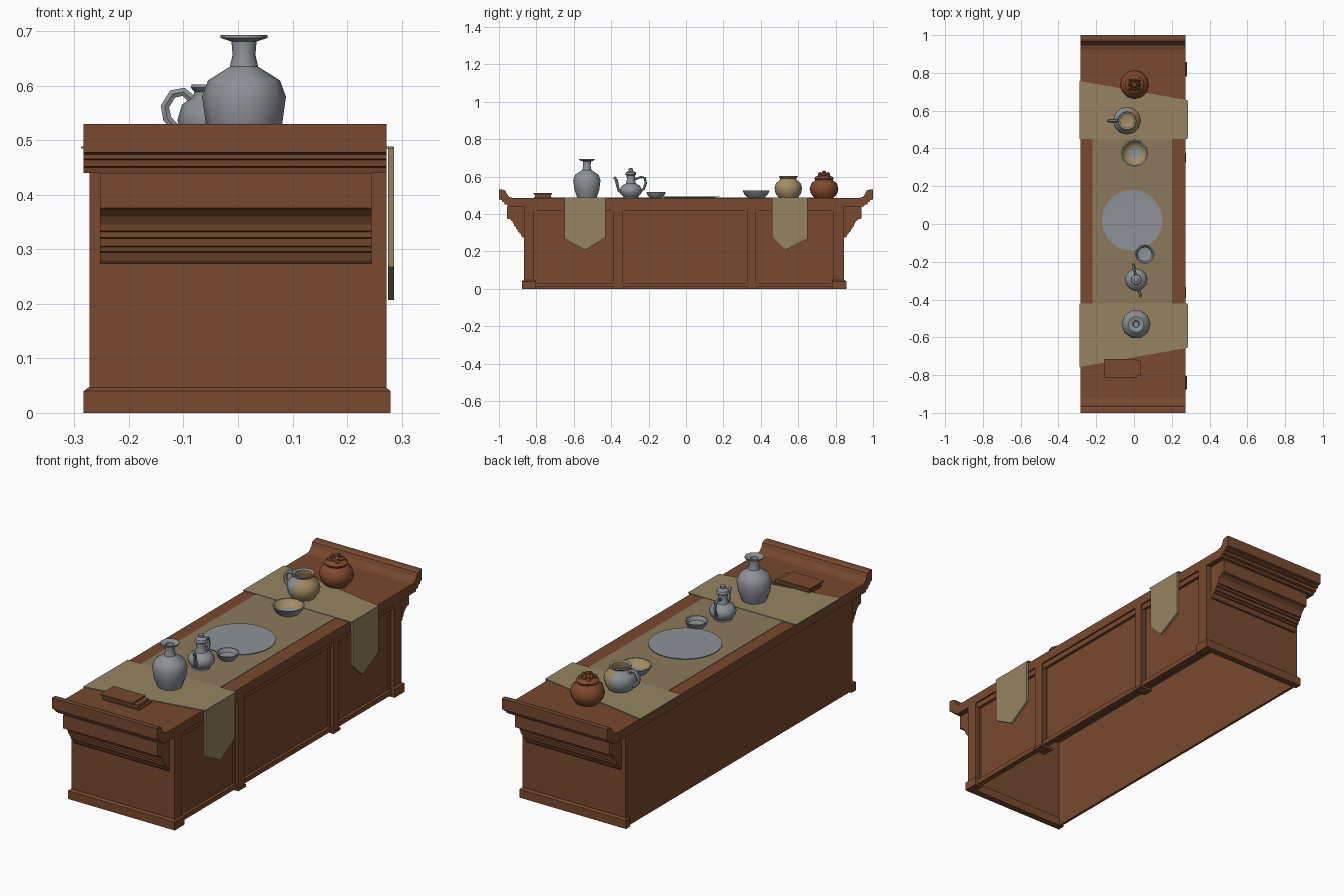
import bpy, bmesh, math
from mathutils import Vector

if "Cube" in bpy.data.objects:
    bpy.data.objects.remove(bpy.data.objects["Cube"])


def material(name, rgb):
    m = bpy.data.materials.new(name)
    m.diffuse_color = (*rgb, 1)
    m.use_nodes = True
    m.node_tree.nodes["Principled BSDF"].inputs["Base Color"].default_value = m.diffuse_color
    return m


WOOD = material("brown wood", (0.188, 0.067, 0.029))
CLOTH = material("tan cloth", (0.305, 0.231, 0.122))
CLOTH_MID = material("dull tan cloth", (0.262, 0.191, 0.108))
PEWTER = material("grey pewter", (0.270, 0.283, 0.310))
CLAY = material("red clay", (0.225, 0.066, 0.027))
GLAZE = material("ochre glaze", (0.370, 0.262, 0.130))
TOP = 0.485


def finish(name, bm, mats, smooth=None):
    bmesh.ops.recalc_face_normals(bm, faces=bm.faces)
    me = bpy.data.meshes.new(name)
    bm.to_mesh(me)
    bm.free()
    ob = bpy.data.objects.new(name, me)
    bpy.context.collection.objects.link(ob)
    for m in mats:
        me.materials.append(m)
    if smooth:
        bpy.ops.object.select_all(action='DESELECT')
        ob.select_set(True)
        bpy.context.view_layer.objects.active = ob
        bpy.ops.object.shade_smooth_by_angle(angle=math.radians(smooth))
    return ob


def prism(name, pts, offset, mat):
    """Extrude a flat outline of 3D points along an offset."""
    bm = bmesh.new()
    a = [bm.verts.new(p) for p in pts]
    b = [bm.verts.new(Vector(p) + Vector(offset)) for p in pts]
    n = len(pts)
    bm.faces.new(a)
    bm.faces.new(b[::-1])
    for i in range(n):
        bm.faces.new((a[i], b[i], b[(i + 1) % n], a[(i + 1) % n]))
    return finish(name, bm, [mat])


def box(name, x0, x1, y0, y1, z0, z1, mat=WOOD):
    return prism(name, [(x0, y0, z0), (x1, y0, z0), (x1, y1, z0), (x0, y1, z0)], (0, 0, z1 - z0), mat)


def plinth(name, x0, x1, y0, y1):
    """Block with a chamfered upper edge."""
    bm = bmesh.new()
    rings = []
    for z, i in ((0, 0), (0.04, 0), (0.047, 0.009)):
        rings.append([bm.verts.new(p) for p in ((x0 + i, y0 + i, z), (x1 - i, y0 + i, z),
                                                (x1 - i, y1 - i, z), (x0 + i, y1 - i, z))])
    for a, b in zip(rings, rings[1:]):
        for i in range(4):
            bm.faces.new((a[i], a[(i + 1) % 4], b[(i + 1) % 4], b[i]))
    bm.faces.new(rings[0])
    bm.faces.new(rings[-1])
    return finish(name, bm, [WOOD])


def lathe(name, x, y, profile, sides, mats, rule=None):
    """Turn (radius, height above table) points; rule picks the material of each face."""
    bm = bmesh.new()
    rings = []
    for r, h in profile:
        if r == 0:
            rings.append([bm.verts.new((x, y, TOP + h))] * sides)
        else:
            rings.append([bm.verts.new((x + r * math.cos(math.tau * i / sides),
                                        y + r * math.sin(math.tau * i / sides), TOP + h))
                          for i in range(sides)])
    for k, (a, b) in enumerate(zip(rings, rings[1:])):
        for i in range(sides):
            j = (i + 1) % sides
            f = bm.faces.new(list(dict.fromkeys((a[i], a[j], b[j], b[i]))))
            if rule:
                f.material_index = rule(k, f.calc_center_median() - Vector((x, y, TOP)))
    return finish(name, bm, mats, 40)


def tube(name, pts, radius, mat):
    cu = bpy.data.curves.new(name, 'CURVE')
    cu.dimensions = '3D'
    cu.bevel_depth, cu.bevel_resolution, cu.use_fill_caps = radius, 1, True
    s = cu.splines.new('POLY')
    s.points.add(len(pts) - 1)
    for p, c in zip(s.points, pts):
        p.co = (*c, 1)
    ob = bpy.data.objects.new(name, cu)
    bpy.context.collection.objects.link(ob)
    cu.materials.append(mat)
    bpy.ops.object.select_all(action='DESELECT')
    ob.select_set(True)
    bpy.context.view_layer.objects.active = ob
    bpy.ops.object.convert(target='MESH')
    bpy.ops.object.shade_smooth_by_angle(angle=math.radians(50))


# Table top with upturned moulded ends
half = [(0.925, .485), (.945, .491), (.957, .505), (.965, .524), (.978, .53), (1, .53), (1, .478),
        (.985, .474), (.985, .466), (.972, .464), (.97, .452), (.955, .45), (.952, .44)]
outline = half + [(-y, z) for y, z in reversed(half)]
prism("table_top", [(-.283, y, z) for y, z in outline], (.555, 0, 0), WOOD)

# Hollow carcass, open underneath
box("back_wall", -.272, -.26, -.866, .846, 0, .44)
box("front_end_wall", -.272, .272, -.866, -.85, 0, .44)
box("rear_end_wall", -.272, .272, .83, .846, 0, .44)
box("side_panel", .238, .25, -.85, .83, .01, .44)
box("top_rail", .25, .264, -.85, .83, .415, .44)
box("bottom_rail", .25, .264, -.85, .83, .01, .032)
for i, (y0, y1) in enumerate(((-.866, -.812), (-.387, -.338), (.33, .373), (.787, .846))):
    box(f"side_post_{i}", .24, .272, y0, y1, 0, .44)
    if i in (1, 2):
        box(f"post_foot_{i}", .21, .276, y0 - .004, y1 + .004, 0, .012)
# Thin panel frames beside the posts
for i, (y0, y1) in enumerate(((-.812, -.387), (-.338, .33), (.373, .787))):
    box(f"panel_frame_front_{i}", .249, .258, y0, y0 + .012, .03, .417)
    box(f"panel_frame_rear_{i}", .249, .258, y1 - .012, y1, .03, .417)

# Plinths and moulded corbels at both ends
plinth("front_plinth", -.283, .28, -.877, -.845)
plinth("rear_plinth", -.283, .28, .825, .857)
plinth("front_corner_foot", .24, .28, -.877, -.805)
plinth("rear_corner_foot", .24, .28, .78, .857)
corbel = [(-.005, .44), (.092, .44), (.092, .376), (.076, .372), (.062, .36), (.054, .346), (.052, .334),
          (.044, .332), (.044, .322), (.036, .32), (.034, .306), (.026, .304), (.024, .296),
          (.018, .294), (.013, .28), (.008, .274), (-.005, .274)]
for name, s, wall in (("front_corbel", -1, -.866), ("rear_corbel", 1, .846)):
    prism(name, [(-.253, wall + s * d, z) for d, z in corbel], (.498, 0, 0), WOOD)

# Cloth runner, cross cloths and their pointed hanging ends
box("runner_middle", -.22, .2, -.43, .455, TOP - .001, TOP + .002, CLOTH_MID)
for name, s, tip, inner in (("front", -1, -.54, -.42), ("rear", 1, .53, .45)):
    prism(f"{name}_cross_cloth", [(-.288, inner, TOP), (.284, inner, TOP), (.284, s * .655, TOP),
                                  (-.288, s * .757, TOP)], (0, 0, .004), CLOTH)
    outer = s * .65
    prism(f"{name}_cloth_drop", [(.275, inner + s * .01, .488), (.275, outer, .488), (.275, outer, .268),
                                 (.275, tip, .207), (.275, inner + s * .01, .275)], (.011, 0, 0), CLOTH)

# Large plate
lathe("plate", -.01, .02, [(0, .002), (.1, .002), (.16, .006), (.16, .009), (.1, .008), (0, .008)], 32, [PEWTER])

# Tall vase
lathe("vase", .011, -.53, [(0, 0), (.054, 0), (.07, .045), (.077, .095), (.066, .125), (.026, .15), (.021, .172),
                           (.023, .196), (.043, .203), (.043, .208), (.018, .2), (.015, .16), (0, .155)],
      10, [PEWTER])

# Ewer with spout and handle
lathe("ewer", .012, -.295, [(0, 0), (.042, 0), (.04, .008), (.057, .026), (.06, .045), (.048, .066), (.027, .078),
                            (.021, .1), (.023, .122), (.029, .126), (.026, .138), (.011, .146), (.012, .158), (0, .162)],
      12, [PEWTER])
tube("ewer_spout", [(.02, -.335, .52), (.028, -.358, .522), (.031, -.366, .55), (.033, -.372, .58),
                    (.034, -.384, .597)], .008, PEWTER)
tube("ewer_handle", [(.005, -.245, .52), (0, -.226, .535), (-.002, -.215, .565), (-.003, -.22, .592),
                     (0, -.24, .598), (.01, -.275, .585)], .007, PEWTER)

# Bowls
lathe("small_bowl", .057, -.16, [(0, 0), (.03, 0), (.045, .015), (.052, .032), (.046, .032), (.038, .015), (0, .008)],
      12, [PEWTER])
lathe("large_bowl", .003, .375, [(0, 0), (.042, 0), (.062, .018), (.073, .04), (.066, .04), (.052, .018), (.034, .01), (0, .009)],
      12, [PEWTER, GLAZE], lambda k, c: 1 if k in (4, 5) else 0)

# Jug, glazed on the right side and inside
lathe("jug", -.037, .547, [(0, 0), (.05, 0), (.068, .025), (.074, .052), (.066, .08), (.045, .096), (.043, .104),
                           (.05, .112), (.048, .117), (.038, .112), (.038, .096), (.055, .06), (0, .03)],
      12, [PEWTER, GLAZE], lambda k, c: 1 if c.x > .012 or k > 8 else 0)
tube("jug_handle", [(-.08, .547, .572), (-.1, .547, .589), (-.12, .547, .585), (-.134, .547, .562),
                    (-.13, .547, .54), (-.108, .547, .515)], .009, PEWTER)

# Clay pot with a leafy knob
lathe("clay_pot", .003, .738, [(0, 0), (.05, 0), (.069, .022), (.077, .048), (.069, .078), (.047, .096), (.052, .106),
                               (.046, .114), (.02, .122), (.014, .135), (0, .142)], 12, [CLAY])
for i in range(8):
    a = math.tau * i / 8
    r = .03 if i % 2 else .022
    h = .115 if i % 2 else .122
    lathe(f"pot_leaf_{i}", .003 + r * math.cos(a), .738 + r * math.sin(a),
          [(0, h - .012), (.012, h), (.008, h + .013), (0, h + .018)], 5, [CLAY])
lathe("pot_knob", .003, .738, [(0, .12), (.014, .13), (.011, .142), (0, .148)], 6, [CLAY])

# Closed book
box("book_cover_bottom", -.15, .045, -.812, -.718, TOP, TOP + .006)
box("book_pages", -.145, .035, -.806, -.722, TOP + .006, TOP + .02)
box("book_cover_top", -.155, .012, -.816, -.716, TOP + .02, TOP + .027)
